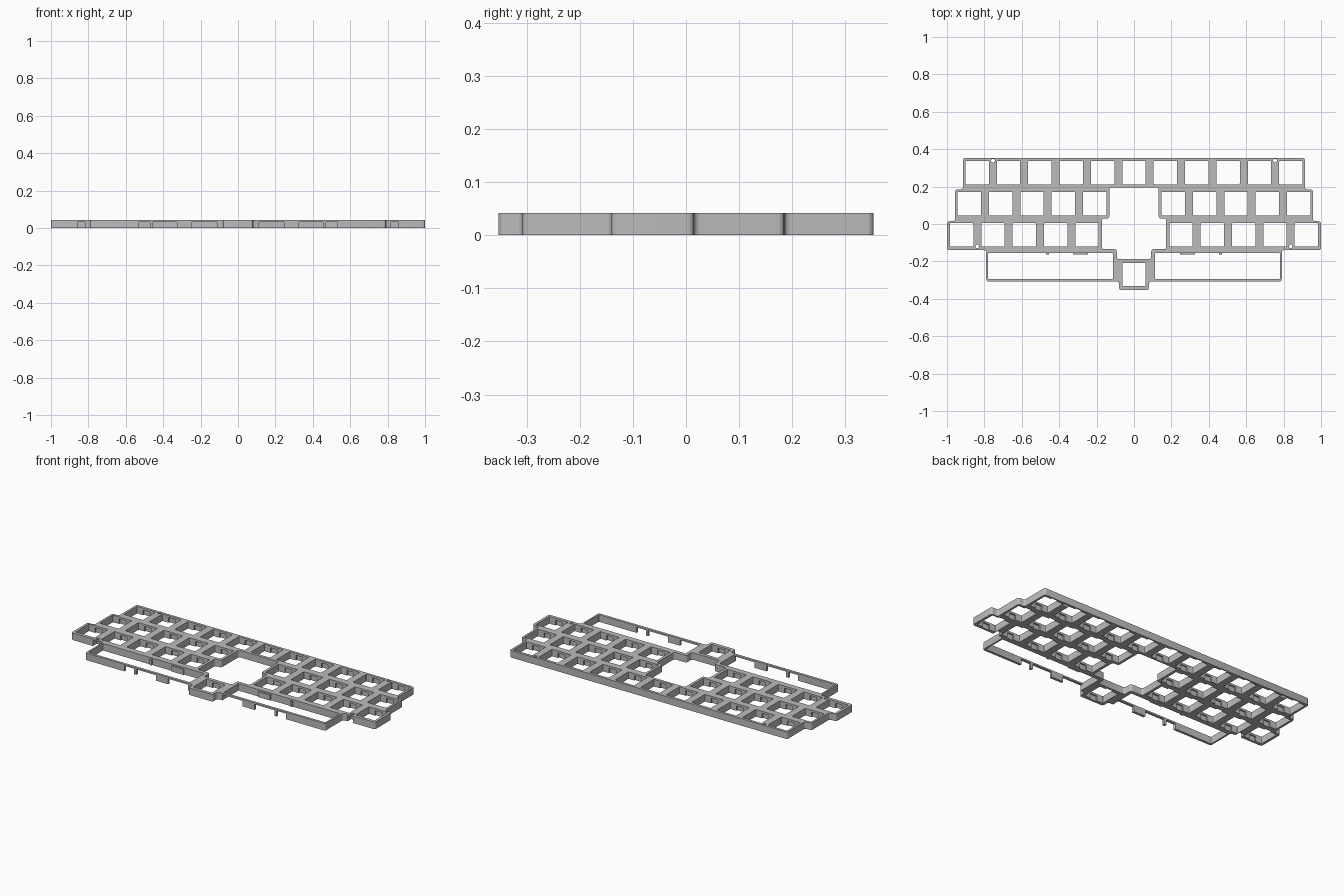
import bpy, bmesh, math

if "Cube" in bpy.data.objects:
    bpy.data.objects.remove(bpy.data.objects["Cube"], do_unlink=True)

HEIGHT, SKIN = 0.042, 0.033      # full thickness, underside of the top skin
PITCH, KEY = 0.1677, 0.125       # key spacing and opening size

grey = bpy.data.materials.new("plain grey")
grey.use_nodes = True
grey.diffuse_color = (0.5, 0.5, 0.5, 1)
grey.node_tree.nodes["Principled BSDF"].inputs["Base Color"].default_value = (0.5, 0.5, 0.5, 1)


def prism(bm, points, z0, z1, radius=0):
    """Extrude a flat outline, rounding its upright edges."""
    part = bmesh.new()
    face = part.faces.new([part.verts.new((x, y, z0)) for x, y in points])
    top = bmesh.ops.extrude_face_region(part, geom=[face])["geom"]
    for v in top:
        if isinstance(v, bmesh.types.BMVert):
            v.co.z = z1
    if radius:
        upright = [e for e in part.edges if abs(e.verts[0].co.z - e.verts[1].co.z) > 1e-5]
        bmesh.ops.bevel(part, geom=upright, offset=radius, segments=4,
                        profile=0.5, affect='EDGES')
    bmesh.ops.recalc_face_normals(part, faces=part.faces)
    mesh = bpy.data.meshes.new("scratch")
    part.to_mesh(mesh)
    part.free()
    bm.from_mesh(mesh)
    bpy.data.meshes.remove(mesh)


def box(bm, x0, x1, y0, y1, z0, z1, radius=0):
    prism(bm, [(x0, y0), (x1, y0), (x1, y1), (x0, y1)], z0, z1, radius)


def mirrored(half):
    return half + [(-x, y) for x, y in reversed(half)]


def make(name, bm):
    mesh = bpy.data.meshes.new(name)
    bm.to_mesh(mesh)
    bm.free()
    mesh.materials.append(grey)
    ob = bpy.data.objects.new(name, mesh)
    bpy.context.collection.objects.link(ob)
    return ob


# Stepped outer body
bm = bmesh.new()
prism(bm, mirrored([(0.914, 0.353), (0.914, 0.185), (0.956, 0.185), (0.956, 0.015),
                    (1, 0.015), (1, -0.14), (0.79, -0.14), (0.79, -0.308),
                    (0.08, -0.308), (0.08, -0.353)]), 0, HEIGHT, 0.012)
plate = make("key_plate", bm)

# Key positions: a full back row, two split rows, and one front centre key
keys = [((i - 5) * PITCH, 0.275) for i in range(11)]
for start, y in ((0.21, 0.109), (0.251, -0.058)):
    keys += [(s * (start + i * PITCH), y) for i in range(5) for s in (-1, 1)]
keys.append((0, -0.27))

# Openings right through the plate
windows = bmesh.new()
h = KEY / 2
for x, y in keys:
    box(windows, x - h, x + h, y - h, y + h, -0.1, 0.1, 0.004)
prism(windows, mirrored([(0.132, 0.196), (0.132, 0.03), (0.172, 0.03), (0.172, -0.135),
                         (0.092, -0.135), (0.092, -0.187)]), -0.1, 0.1, 0.012)
for s in (-1, 1):
    a, b = sorted((s * 0.112, s * 0.78))
    box(windows, a, b, -0.293, -0.156, -0.1, 0.1, 0.004)

# Undercuts below the skin: clip pockets, front wall gaps and screw recesses
undercuts = bmesh.new()
for x, y in keys:
    for s in (-1, 1):
        a, b = sorted((y + s * (h - 0.01), y + s * (h + 0.008)))
        box(undercuts, x - 0.022, x + 0.022, a, b, -0.1, SKIN - 0.003)
for s in (-1, 1):
    for x0, x1 in ((0.113, 0.245), (0.325, 0.455), (0.47, 0.532)):
        a, b = sorted((s * x0, s * x1))
        box(undercuts, a, b, -0.32, -0.28, -0.1, SKIN)
    box(undercuts, s * 0.838 - 0.019, s * 0.838 + 0.019, -0.15, -0.105, -0.1, SKIN)
    box(undercuts, s * 0.754 - 0.019, s * 0.754 + 0.019, 0.325, 0.345, -0.1, SKIN)

# Screw holes
holes = bmesh.new()
for x, y in ((0.838, -0.12), (0.754, 0.339)):
    for s in (-1, 1):
        ring = [(s * x + 0.01 * math.cos(t * math.tau / 20),
                 y + 0.01 * math.sin(t * math.tau / 20)) for t in range(20)]
        prism(holes, ring, -0.1, 0.1)

# Cut everything, then keep only the finished plate
cutters = [make("window_cutter", windows), make("undercut_cutter", undercuts),
           make("screw_hole_cutter", holes)]
for cutter in cutters:
    cutter.hide_render = True
    mod = plate.modifiers.new(cutter.name, 'BOOLEAN')
    mod.operation, mod.solver, mod.object = 'DIFFERENCE', 'EXACT', cutter
bpy.context.view_layer.update()
graph = bpy.context.evaluated_depsgraph_get()
plate_mesh = bpy.data.meshes.new_from_object(plate.evaluated_get(graph))
plate.modifiers.clear()
plate.data = plate_mesh
for cutter in cutters:
    bpy.data.objects.remove(cutter, do_unlink=True)

# Small ledges on the back edge of the two long openings
ledges = bmesh.new()
for s in (-1, 1):
    for x0, x1 in ((0.245, 0.325), (0.455, 0.47)):
        a, b = sorted((s * x0, s * x1))
        box(ledges, a, b, -0.163, -0.15, 0, SKIN)
ledge = make("opening_ledges", ledges)

# Smooth rounded corners, crisp edges elsewhere
bpy.ops.object.select_all(action='DESELECT')
plate.select_set(True)
bpy.context.view_layer.objects.active = plate
bpy.ops.object.shade_smooth_by_angle(angle=math.radians(30))
